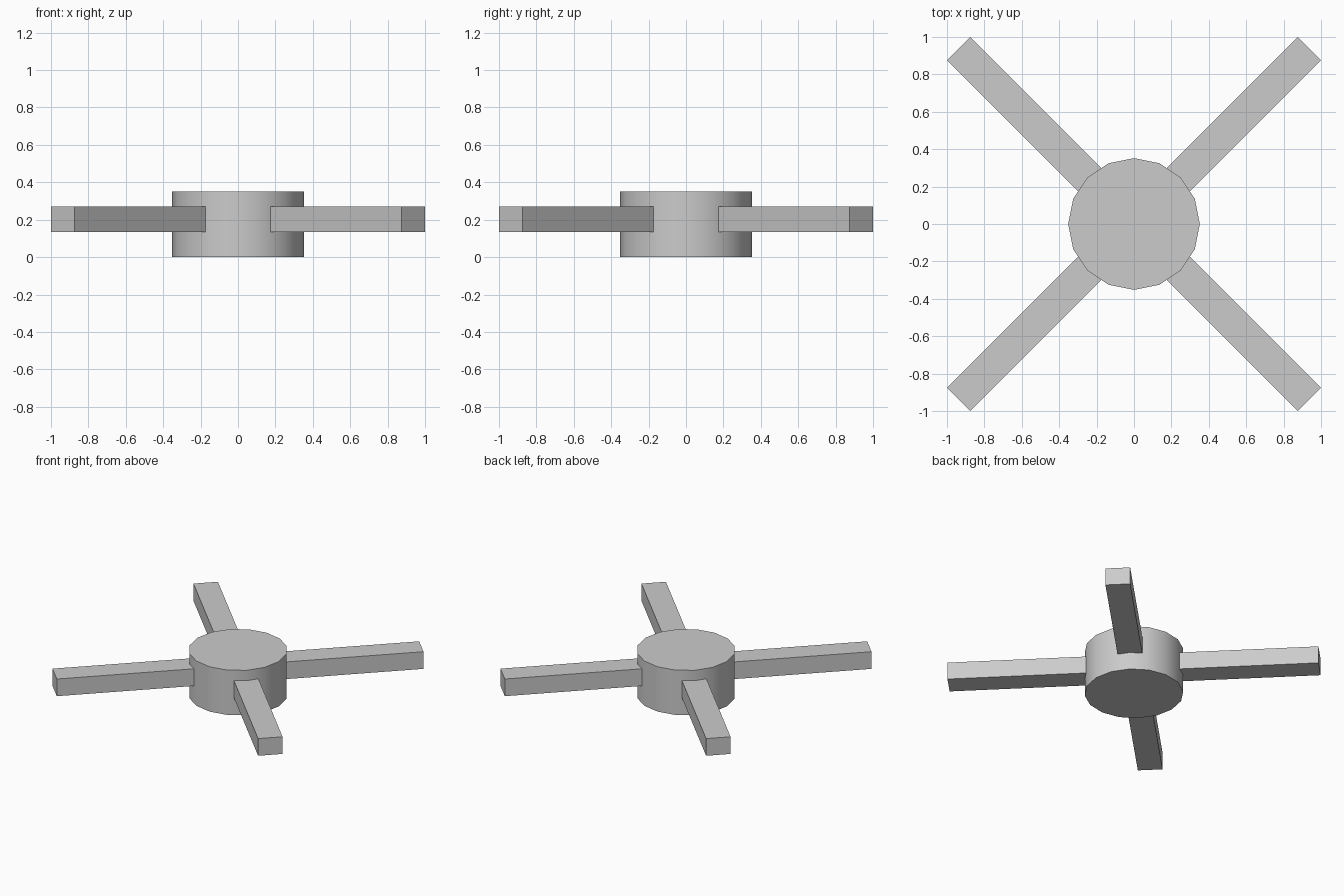
import bpy
from math import radians, pi, cos, sin

cube = bpy.data.objects.get("Cube")
if cube:
    bpy.data.objects.remove(cube, do_unlink=True)

grey = bpy.data.materials.new("light grey")
grey.use_nodes = True
colour = (0.6, 0.6, 0.6, 1)
grey.diffuse_color = colour
grey.node_tree.nodes["Principled BSDF"].inputs["Base Color"].default_value = colour

HUB_RADIUS, HUB_HEIGHT = 0.352, 0.352
ARM_WIDTH, ARM_BOTTOM, ARM_TOP = 0.177, 0.135, 0.27
ARM_START, ARM_END = 0.2, 1.326

# Round hub with sixteen sides and smooth walls
bpy.ops.mesh.primitive_cylinder_add(vertices=16, radius=HUB_RADIUS, depth=HUB_HEIGHT,
                                    location=(0, 0, HUB_HEIGHT / 2))
hub = bpy.context.object
hub.name = "hub"
hub.data.materials.append(grey)
bpy.ops.object.shade_smooth_by_angle(angle=radians(30))


# Square-ended arm running outward along a diagonal
def add_arm(name, angle):
    middle = (ARM_START + ARM_END) / 2
    bpy.ops.mesh.primitive_cube_add(
        size=1, rotation=(0, 0, angle),
        location=(middle * cos(angle), middle * sin(angle), (ARM_BOTTOM + ARM_TOP) / 2))
    arm = bpy.context.object
    arm.name = name
    arm.scale = (ARM_END - ARM_START, ARM_WIDTH, ARM_TOP - ARM_BOTTOM)
    bpy.ops.object.transform_apply(location=False, rotation=False, scale=True)
    arm.data.materials.append(grey)


names = ["back_left_arm", "back_right_arm", "front_right_arm", "front_left_arm"]
for i, name in enumerate(names):
    add_arm(name, pi / 4 + i * pi / 2)
